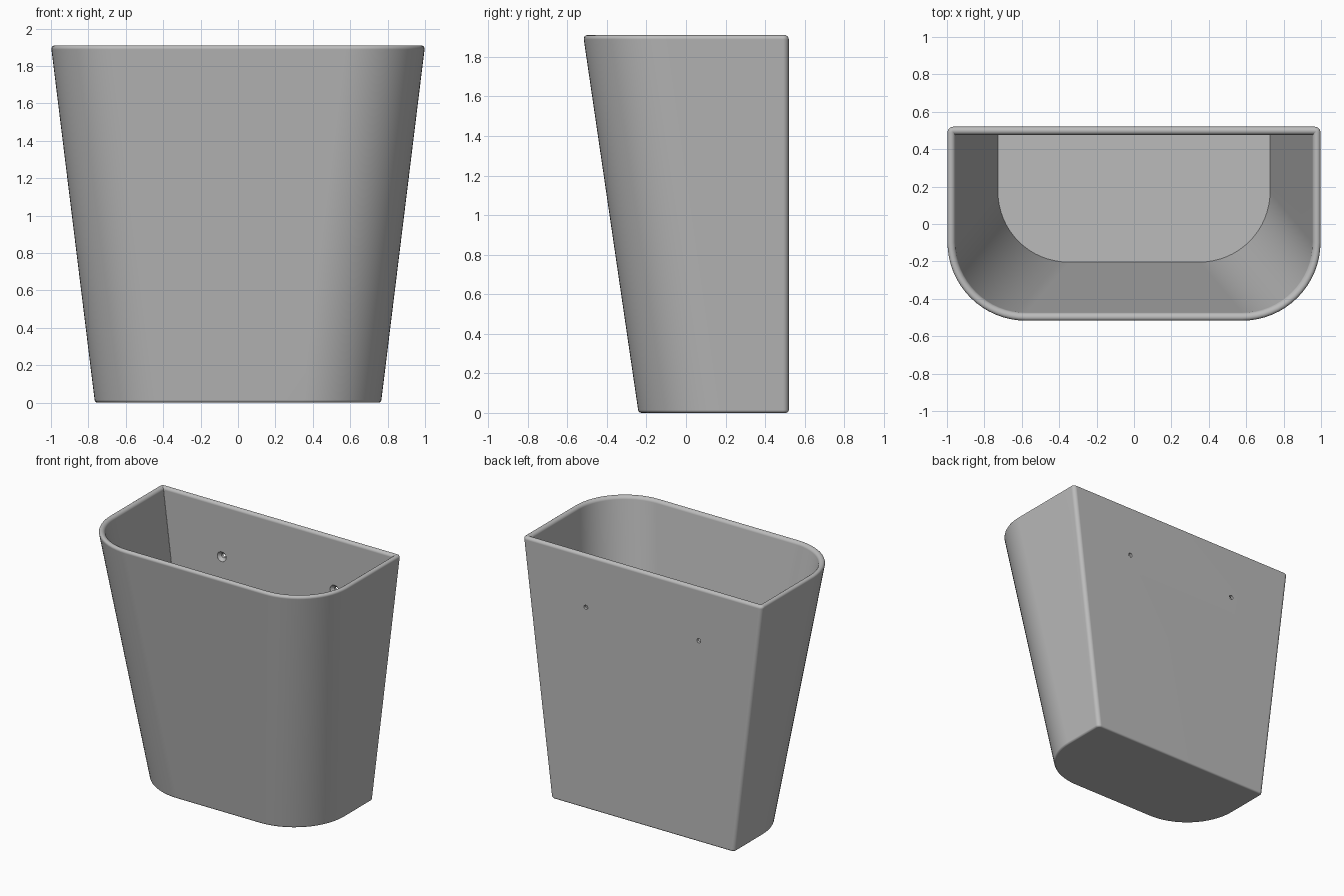
import bpy, bmesh, math

if "Cube" in bpy.data.objects:
    bpy.data.objects.remove(bpy.data.objects["Cube"])

H, WALL = 1.91, 0.043          # height, wall thickness
R_FRONT, R_BACK = 0.42, 0.03   # corner radii seen from above
Y_BACK = 0.52

grey = bpy.data.materials.new("grey plastic")
grey.diffuse_color = (0.5, 0.5, 0.5, 1)
grey.use_nodes = True
grey.node_tree.nodes["Principled BSDF"].inputs["Base Color"].default_value = grey.diffuse_color


def outline(inset, z):
    """D-shaped cross-section at height z, moved inwards by inset."""
    t = z / H
    hw = 0.765 + 0.235 * t - inset
    yf = -0.24 - 0.28 * t + inset
    yb = Y_BACK - inset
    rf = R_FRONT - inset
    rb = max(R_BACK - inset, 0.002)
    corners = [(hw - rb, yb - rb, rb, 0, 4), (-hw + rb, yb - rb, rb, 90, 4),
               (-hw + rf, yf + rf, rf, 180, 16), (hw - rf, yf + rf, rf, 270, 16)]
    pts = []
    for cx, cy, r, start, n in corners:
        for i in range(n + 1):
            a = math.radians(start + 90 * i / n)
            pts.append((cx + r * math.cos(a), cy + r * math.sin(a), z))
    return pts


def make_object(name, bm):
    bmesh.ops.recalc_face_normals(bm, faces=bm.faces)
    mesh = bpy.data.meshes.new(name)
    bm.to_mesh(mesh)
    bm.free()
    mesh.materials.append(grey)
    ob = bpy.data.objects.new(name, mesh)
    bpy.context.collection.objects.link(ob)
    return ob


def loft(bm, rings):
    """Skin a list of closed rings and cap both ends."""
    loops = [[bm.verts.new(p) for p in ring] for ring in rings]
    for a, b in zip(loops, loops[1:]):
        for i in range(len(a)):
            j = (i + 1) % len(a)
            bm.faces.new((a[i], a[j], b[j], b[i]))
    bm.faces.new(loops[0][::-1])
    bm.faces.new(loops[-1])


# Wall section: rounded foot, outer wall, rounded rim, inner wall, floor
section = []
foot = 0.014
for i in range(4):
    a = math.radians(30 * i)
    section.append((foot * (1 - math.sin(a)), foot * (1 - math.cos(a))))
rim = WALL / 2
for i in range(9):
    a = math.radians(180 - 22.5 * i)
    section.append((rim + rim * math.cos(a), H - rim + rim * math.sin(a)))
section.append((WALL, 0.045))

bm = bmesh.new()
loft(bm, [outline(d, z) for d, z in section])
bin_body = make_object("bin_body", bm)

# Countersunk screw holes through the back wall
bm = bmesh.new()
profile = [(0.037, 0.45), (0.037, 0.478), (0.016, 0.499), (0.016, 0.56)]
for x in (-0.47, 0.47):
    loft(bm, [[(x + r * math.cos(k * math.pi / 12), y, 1.515 + r * math.sin(k * math.pi / 12))
               for k in range(24)] for r, y in profile])
cutter = make_object("screw_hole_cutter", bm)
cutter.hide_render = True

cut = bin_body.modifiers.new("screw_holes", 'BOOLEAN')
cut.operation = 'DIFFERENCE'
cut.solver = 'EXACT'
cut.object = cutter
bpy.context.view_layer.objects.active = bin_body
bin_body.select_set(True)
bpy.ops.object.modifier_apply(modifier=cut.name)
bpy.data.objects.remove(cutter)

# Smooth curves, crisp edges, level flat panels
bpy.ops.object.shade_smooth_by_angle(angle=math.radians(35))
weighted = bin_body.modifiers.new("even_normals", 'WEIGHTED_NORMAL')
weighted.keep_sharp = True
